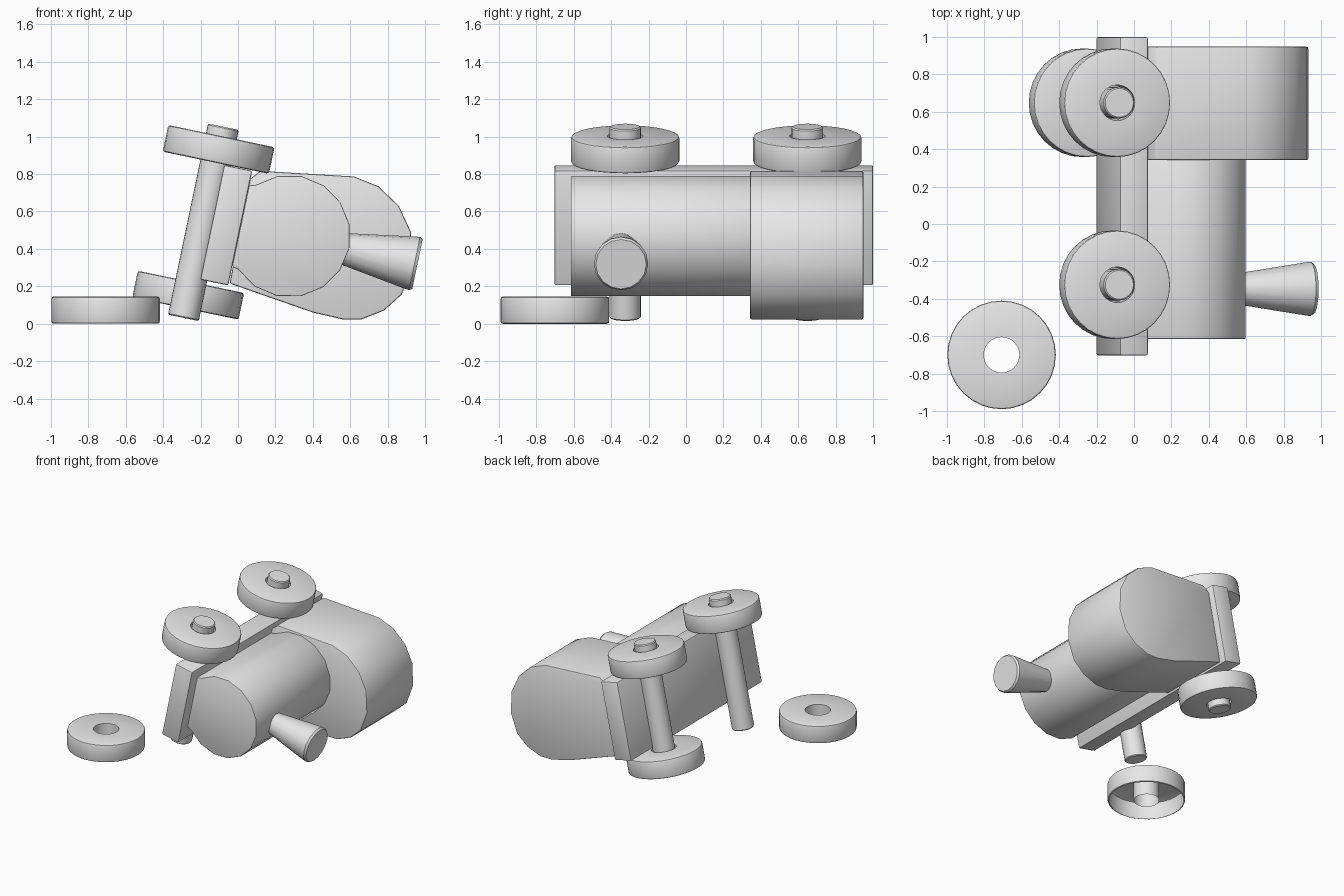
import bpy, bmesh, math
from mathutils import Matrix

if "Cube" in bpy.data.objects:
    bpy.data.objects.remove(bpy.data.objects["Cube"])

TILT = math.radians(11.8)
# Tipped-over frame: local x = train's up, local y = length, local z = along the axles
TRAIN = Matrix.Translation((-0.185, 0, 0.542)) @ Matrix.Rotation(TILT, 4, 'Y')

grey = bpy.data.materials.new("light_grey")
grey.diffuse_color = (0.8, 0.8, 0.8, 1)
grey.use_nodes = True
grey.node_tree.nodes["Principled BSDF"].inputs["Base Color"].default_value = grey.diffuse_color


def finish(name, bm, matrix, bevel=0.0):
    bmesh.ops.recalc_face_normals(bm, faces=bm.faces)
    if bevel:
        edges = [e for e in bm.edges if e.calc_face_angle(0) > 0.7]
        bmesh.ops.bevel(bm, geom=edges, offset=bevel, segments=2,
                        profile=0.5, affect='EDGES')
    mesh = bpy.data.meshes.new(name)
    bm.to_mesh(mesh)
    bm.free()
    mesh.materials.append(grey)
    obj = bpy.data.objects.new(name, mesh)
    bpy.context.collection.objects.link(obj)
    obj.matrix_world = matrix
    bpy.ops.object.select_all(action='DESELECT')
    obj.select_set(True)
    bpy.context.view_layer.objects.active = obj
    bpy.ops.object.shade_smooth_by_angle(angle=math.radians(35))
    return obj


def prism(name, outline, y0, y1, matrix, bevel=0.01):
    """Extrude an (x, z) outline along y."""
    bm = bmesh.new()
    a = [bm.verts.new((x, y0, z)) for x, z in outline]
    b = [bm.verts.new((x, y1, z)) for x, z in outline]
    n = len(outline)
    bm.faces.new(a)
    bm.faces.new(b[::-1])
    for i in range(n):
        j = (i + 1) % n
        bm.faces.new((a[i], b[i], b[j], a[j]))
    return finish(name, bm, matrix, bevel)


def lathe(name, profile, matrix, sides=32, closed=False, caps=False):
    """Spin an (r, z) profile about z."""
    bm = bmesh.new()
    rings = [[bm.verts.new((r * math.cos(math.tau * k / sides),
                            r * math.sin(math.tau * k / sides), z))
              for k in range(sides)] for r, z in profile]
    pairs = list(zip(rings, rings[1:]))
    if closed:
        pairs.append((rings[-1], rings[0]))
    for p, q in pairs:
        for k in range(sides):
            m = (k + 1) % sides
            bm.faces.new((p[k], p[m], q[m], q[k]))
    if caps:
        bm.faces.new(rings[0])
        bm.faces.new(rings[-1])
    return finish(name, bm, matrix)


# Wheel section, from the hub bottom over the top to the outer rim bottom
H, R, HOLE, B = 0.0725, 0.29, 0.095, 0.012
WHEEL = [(HOLE, -H), (HOLE, H), (R - B, H), (R - 0.003, H - 0.004), (R, H - B),
         (R, B - H), (R - 0.003, 0.004 - H), (R - B, -H)]

# Axles and mounted wheels (the front lower wheel has come off)
for label, y in (("front", -0.325), ("rear", 0.648)):
    at = TRAIN @ Matrix.Translation((0, y, 0))
    lathe(label + "_axle", [(0.077, -0.522), (0.084, -0.515), (0.084, 0.515), (0.077, 0.522)],
          at, sides=24, caps=True)
    for side, v in (("upper", 0.398), ("lower", -0.398)):
        if (label, side) != ("front", "lower"):
            lathe(f"{label}_{side}_wheel", WHEEL, at @ Matrix.Translation((0, 0, v)), closed=True)

# Loose wheel on the ground, hollow underneath
lathe("loose_wheel", WHEEL, Matrix.Translation((-0.708, -0.7, H)))

# Chassis board
prism("chassis", [(0.046, -0.303), (0.199, -0.303), (0.199, 0.323), (0.046, 0.323)],
      -0.703, 1.0, TRAIN)

# Boiler: round, flattened where it meets the board
boiler = [(0.199, -0.2)]
for k in range(-6, 7):
    a = k * math.pi / 8
    boiler.append((0.465 + 0.327 * math.cos(a), 0.022 + 0.327 * math.sin(a)))
boiler.append((0.199, 0.244))
prism("boiler", boiler, -0.615, 0.36, TRAIN, 0.006)

# Cab: flared sides and rounded roof, outlined in world x, z
cab = [(0.065, 0.775), (0.12, 0.817), (0.62, 0.787), (0.75, 0.735), (0.86, 0.63),
       (0.925, 0.49), (0.932, 0.31), (0.875, 0.155), (0.78, 0.07), (0.66, 0.023),
       (0.56, 0.023), (0.4, 0.06), (-0.045, 0.215)]
prism("cab", cab, 0.342, 0.948, Matrix.Identity(4))

# Funnel, widening away from the boiler
lathe("funnel", [(0.075, 0.70), (0.143, 1.13), (0.145, 1.15), (0.135, 1.166)],
      TRAIN @ Matrix.Translation((0, -0.347, 0.015)) @ Matrix.Rotation(math.pi / 2, 4, 'Y'),
      sides=16, caps=True)
